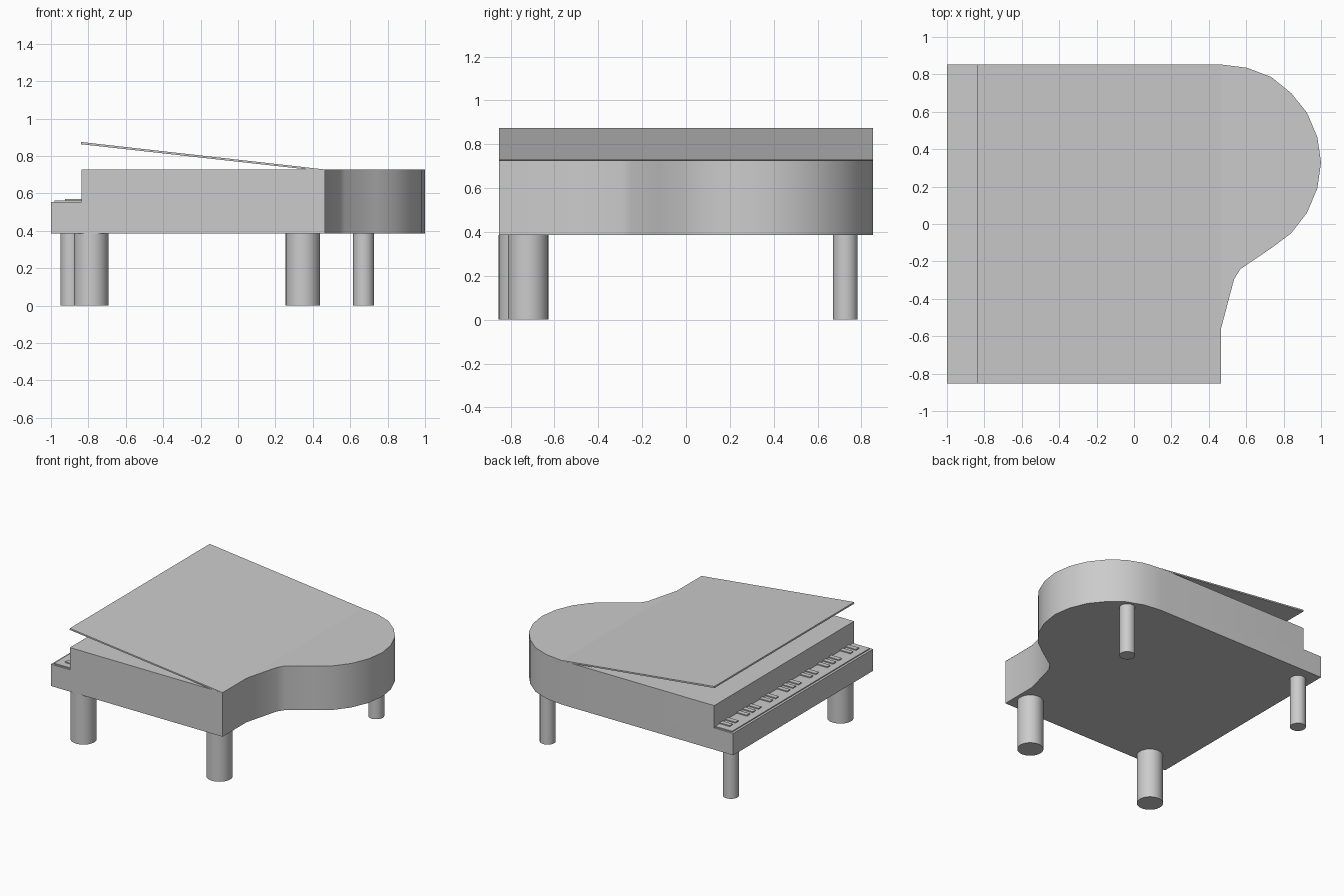
import bpy, bmesh, math
from mathutils import Vector

if "Cube" in bpy.data.objects:
    bpy.data.objects.remove(bpy.data.objects["Cube"])

grey = bpy.data.materials.new("grey")
grey.diffuse_color = (0.6, 0.6, 0.6, 1)
grey.use_nodes = True
grey.node_tree.nodes["Principled BSDF"].inputs["Base Color"].default_value = grey.diffuse_color


def finish(name, bm):
    bmesh.ops.recalc_face_normals(bm, faces=bm.faces)
    me = bpy.data.meshes.new(name)
    bm.to_mesh(me)
    bm.free()
    me.materials.append(grey)
    ob = bpy.data.objects.new(name, me)
    bpy.context.collection.objects.link(ob)
    return ob


def activate(ob):
    bpy.ops.object.select_all(action='DESELECT')
    ob.select_set(True)
    bpy.context.view_layer.objects.active = ob


def smooth(ob):
    activate(ob)
    bpy.ops.object.shade_smooth_by_angle(angle=math.radians(30))


def prism(name, points, offset):
    """Extrude a closed 3D outline along an offset."""
    bm = bmesh.new()
    face = bm.faces.new([bm.verts.new(p) for p in points])
    ext = bmesh.ops.extrude_face_region(bm, geom=[face])
    bmesh.ops.translate(bm, vec=Vector(offset),
                        verts=[v for v in ext["geom"] if isinstance(v, bmesh.types.BMVert)])
    return finish(name, bm)


def box(name, x0, x1, y0, y1, z0, z1):
    return prism(name, [(x0, y0, z0), (x1, y0, z0), (x1, y1, z0), (x0, y1, z0)], (0, 0, z1 - z0))


def leg(name, x, y, r):
    bm = bmesh.new()
    bmesh.ops.create_cone(bm, cap_ends=True, segments=32, radius1=r, radius2=r, depth=BOTTOM)
    bmesh.ops.translate(bm, vec=(x, y, BOTTOM / 2), verts=bm.verts)
    smooth(finish(name, bm))


BOTTOM, TOP, LEDGE = 0.387, 0.727, 0.555
HALF, STEP, HINGE = 0.853, -0.838, 0.465

# Case: straight keyboard side, curved tail and waist
outline = [(-1, -HALF), (HINGE, -HALF), (HINGE, -0.56), (0.535, -0.295), (0.57, -0.24),
           (0.74, -0.125), (0.84, -0.05), (0.925, 0.06), (0.98, 0.19), (1.0, 0.33),
           (0.98, 0.465), (0.925, 0.595), (0.84, 0.70), (0.735, 0.785), (0.605, 0.835),
           (HINGE, HALF), (-1, HALF)]
case = prism("case", [(x, y, BOTTOM) for x, y in outline], (0, 0, TOP - BOTTOM))

# Step cut away above the keyboard ledge
cutter = box("step_cutter", -1.2, STEP, -1, 1, LEDGE, 1)
cutter.hide_render = True
cut = case.modifiers.new("step", 'BOOLEAN')
cut.operation, cut.solver, cut.object = 'DIFFERENCE', 'EXACT', cutter
activate(case)
bpy.ops.object.modifier_apply(modifier="step")
bpy.data.objects.remove(cutter)
smooth(case)

# Raised lid, sloping down to the hinge line
prism("lid", [(-0.84, -HALF, 0.863), (-0.839, -HALF, 0.875),
              (HINGE, -HALF, TOP + 0.001), (0.38, -HALF, TOP)], (0, 2 * HALF, 0))

# Keyboard: one white key slab with raised short keys in groups of two and three
KEY, COUNT = 0.07, 24
start = KEY * COUNT / 2
box("white_keys", -0.982, STEP, -start, start, LEDGE, 0.563)
for i in range(1, COUNT):
    if i % 7 in (1, 2, 4, 5, 6):
        y = start - i * KEY
        box("black_key", -0.925, STEP, y - 0.018, y + 0.018, 0.563, 0.571)

# Legs: two thick ones in front, two thin ones behind
leg("front_leg_left", -0.785, -0.762, 0.092)
leg("front_leg_right", 0.347, -0.72, 0.092)
leg("back_leg_left", -0.893, 0.727, 0.056)
leg("back_leg_right", 0.672, 0.727, 0.056)
